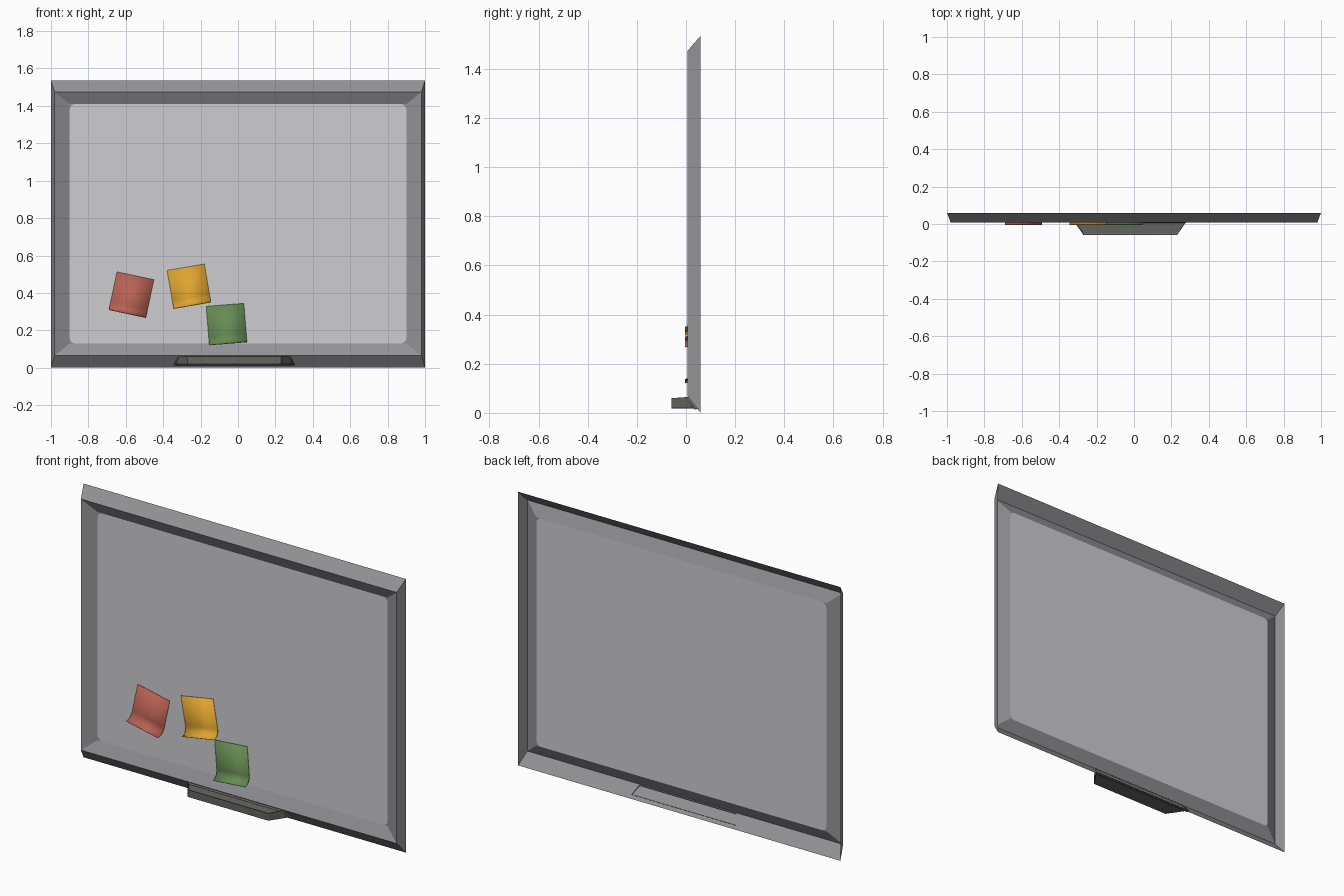
import bpy, bmesh, math

if "Cube" in bpy.data.objects:
    bpy.data.objects.remove(bpy.data.objects["Cube"])


def material(name, rgb):
    m = bpy.data.materials.new(name)
    m.diffuse_color = (*rgb, 1)
    m.use_nodes = True
    m.node_tree.nodes["Principled BSDF"].inputs["Base Color"].default_value = m.diffuse_color
    return m


def make_object(name, bm, mat, smooth=None):
    me = bpy.data.meshes.new(name)
    bm.to_mesh(me)
    bm.free()
    ob = bpy.data.objects.new(name, me)
    bpy.context.collection.objects.link(ob)
    me.materials.append(mat)
    if smooth:
        bpy.ops.object.select_all(action='DESELECT')
        ob.select_set(True)
        bpy.context.view_layer.objects.active = ob
        bpy.ops.object.shade_smooth_by_angle(angle=math.radians(smooth))
    return ob


FRAME = material("frame_grey", (0.29, 0.29, 0.31))
BOARD = material("board_light_grey", (0.61, 0.61, 0.63))
TRAY = material("tray_dark_grey", (0.13, 0.13, 0.12))
RED = material("note_red", (0.48, 0.12, 0.085))
YELLOW = material("note_yellow", (0.74, 0.37, 0.03))
GREEN = material("note_green", (0.13, 0.26, 0.085))

HX, Z0, Z1, YB = 0.90, 0.13, 1.41, 0.04   # board opening
R = 0.03                                  # board corner radius


def corners(hx, z0, z1, y):
    return [(-hx, y, z0), (hx, y, z0), (hx, y, z1), (-hx, y, z1)]


def arcs():
    """Four rounded corner arcs of the board, counter-clockwise from the front."""
    result = []
    for i, (x, y, z) in enumerate(corners(HX - R, Z0 + R, Z1 - R, YB)):
        start = math.pi + i * math.pi / 2
        angles = [start + k * math.pi / 10 for k in range(6)]
        result.append([(x + R * math.cos(a), y, z + R * math.sin(a)) for a in angles])
    return result


# Frame: folded sheet with a forward ridge, open at the back
bm = bmesh.new()
loops = [[bm.verts.new(c) for c in corners(*p)] for p in
         [(1.0, 0.0, 1.535, 0.06), (0.98, 0.066, 1.474, 0.007), (HX, Z0, Z1, YB)]]
for outer, inner in zip(loops, loops[1:]):
    for i in range(4):
        j = (i + 1) % 4
        bm.faces.new((outer[i], outer[j], inner[j], inner[i]))
# corner fillets around the rounded board
for corner, arc in zip(loops[2], arcs()):
    bm.faces.new([corner] + [bm.verts.new(p) for p in reversed(arc)])
make_object("frame", bm, FRAME)

# Board panel
bm = bmesh.new()
bm.faces.new([bm.verts.new(p) for arc in arcs() for p in arc])
make_object("board", bm, BOARD)

# Pen tray: tapered box through the lower frame, recessed on top and at the back
bm = bmesh.new()
cx = -0.02
bottom = [(-0.325, 0.050), (-0.25, -0.06), (0.25, -0.06), (0.325, 0.050)]
top = [(-0.30, 0.013), (-0.25, -0.06), (0.25, -0.06), (0.30, 0.013)]
lo = [bm.verts.new((cx + x, y, 0.018)) for x, y in bottom]
hi = [bm.verts.new((cx + x, y, 0.066 if y > 0 else 0.061)) for x, y in top]
bm.faces.new(lo[::-1])
top_face = bm.faces.new(hi)
sides = [bm.faces.new((lo[i], lo[(i + 1) % 4], hi[(i + 1) % 4], hi[i])) for i in range(4)]
bmesh.ops.recalc_face_normals(bm, faces=bm.faces[:])
bmesh.ops.inset_individual(bm, faces=[top_face], thickness=0.010, depth=-0.012)
bmesh.ops.inset_individual(bm, faces=[sides[3]], thickness=0.006, depth=-0.014)
tray = make_object("pen_tray", bm, TRAY, 35)
bev = tray.modifiers.new("soft_edges", 'BEVEL')
bev.width, bev.segments, bev.limit_method = 0.002, 2, 'ANGLE'


# Sticky notes: flat sheets whose lower edge curls forward
def note(name, x, z, degrees, mat):
    r, bend, y0 = 0.045, -0.058, 0.036
    profile = [(0.104, y0)]
    for k in range(9):
        t = math.radians(85) * k / 8
        profile.append((bend - r * math.sin(t), y0 - r * (1 - math.cos(t))))
    a = math.radians(degrees)
    bm = bmesh.new()
    rows = []
    for v, y in profile:
        rows.append([bm.verts.new((x + u * math.cos(a) - v * math.sin(a), y,
                                   z + u * math.sin(a) + v * math.cos(a)))
                     for u in (-0.101, 0.101)])
    for t, b in zip(rows, rows[1:]):
        bm.faces.new((b[0], b[1], t[1], t[0]))
    ob = make_object(name, bm, mat, 40)
    sol = ob.modifiers.new("paper", 'SOLIDIFY')
    sol.thickness = 0.002


note("red_note", -0.57, 0.39, -12, RED)
note("yellow_note", -0.262, 0.435, 9.8, YELLOW)
note("green_note", -0.061, 0.2325, 4.6, GREEN)
